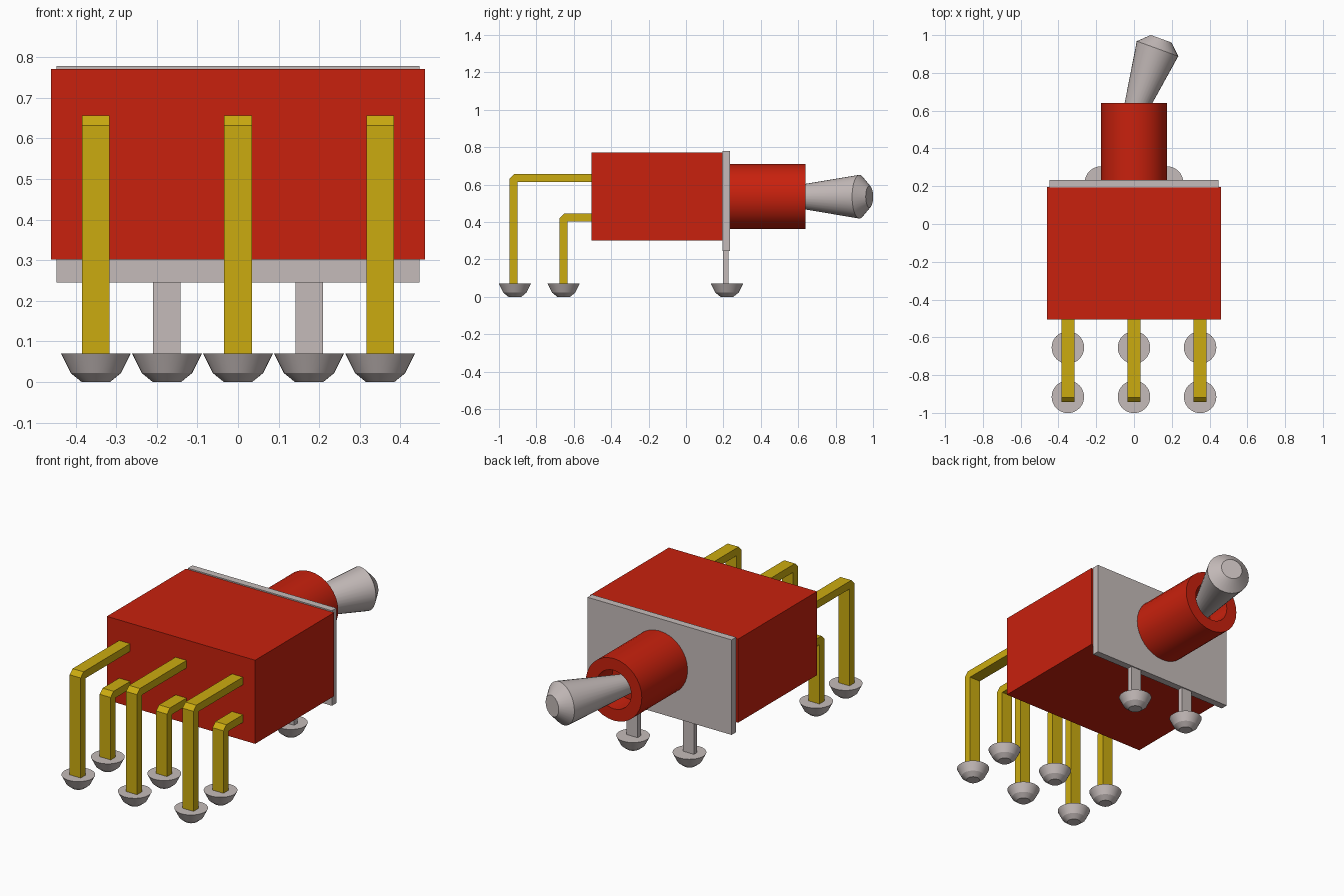
import bpy, bmesh, math
from mathutils import Matrix

cube = bpy.data.objects.get("Cube")
if cube:
    bpy.data.objects.remove(cube, do_unlink=True)


def material(name, rgb):
    m = bpy.data.materials.new(name)
    m.use_nodes = True
    m.diffuse_color = (*rgb, 1)
    bsdf = m.node_tree.nodes["Principled BSDF"]
    bsdf.inputs["Base Color"].default_value = (*rgb, 1)
    bsdf.inputs["Roughness"].default_value = 0.6
    return m


RED = material("red plastic", (0.58, 0.015, 0.004))
GOLD = material("gold contact", (0.60, 0.41, 0.005))
STEEL = material("grey metal", (0.56, 0.50, 0.49))


def finish(bm, name, mat, matrix=Matrix(), smooth=False):
    bmesh.ops.recalc_face_normals(bm, faces=bm.faces)
    me = bpy.data.meshes.new(name)
    bm.to_mesh(me)
    bm.free()
    me.materials.append(mat)
    ob = bpy.data.objects.new(name, me)
    ob.matrix_world = matrix
    bpy.context.collection.objects.link(ob)
    if smooth:
        bpy.ops.object.select_all(action='DESELECT')
        ob.select_set(True)
        bpy.context.view_layer.objects.active = ob
        bpy.ops.object.shade_smooth_by_angle(angle=math.radians(20))
    return ob


def box(name, lo, hi, mat):
    size = [b - a for a, b in zip(lo, hi)]
    mid = [(a + b) / 2 for a, b in zip(lo, hi)]
    bm = bmesh.new()
    bmesh.ops.create_cube(bm, size=1, matrix=Matrix.Translation(mid) @ Matrix.Diagonal((*size, 1)))
    return finish(bm, name, mat)


def lathe(name, profile, mat, matrix, steps=32):
    """Spin (radius, height) points about local z."""
    bm = bmesh.new()
    vs = [bm.verts.new((r, 0, h)) for r, h in profile]
    es = [bm.edges.new(p) for p in zip(vs, vs[1:])]
    bmesh.ops.spin(bm, geom=vs + es, cent=(0, 0, 0), axis=(0, 0, 1),
                   angle=2 * math.pi, steps=steps)
    bmesh.ops.remove_doubles(bm, verts=bm.verts, dist=1e-5)
    return finish(bm, name, mat, matrix, smooth=True)


def solder(name, x, y):
    lathe(name, [(0, 0), (0.035, 0), (0.062, 0.022), (0.086, 0.07), (0, 0.07)],
          STEEL, Matrix.Translation((x, y, 0)))


def bent_pin(name, x, y, top):
    """Side profile of an L-shaped pin with a chamfered bend, extruded in x."""
    t, c, end, foot = 0.043, 0.025, -0.49, 0.06
    pts = [(y, foot), (y, top - c), (y + c, top), (end, top),
           (end, top - t), (y + t, top - t), (y + t, foot)]
    bm = bmesh.new()
    face = bm.faces.new([bm.verts.new((x - 0.034, a, b)) for a, b in pts])
    new = bmesh.ops.extrude_face_region(bm, geom=[face])["geom"]
    bmesh.ops.translate(bm, vec=(0.068, 0, 0),
                        verts=[v for v in new if isinstance(v, bmesh.types.BMVert)])
    finish(bm, name, GOLD)


# Housing and rear mounting plate
box("housing", (-0.46, -0.505, 0.302), (0.46, 0.195, 0.771), RED)
box("mounting_plate", (-0.447, 0.194, 0.245), (0.447, 0.234, 0.778), STEEL)

# Plate legs with solder feet
for side, x in (("right", -0.175), ("left", 0.175)):
    box(f"plate_leg_{side}", (x - 0.034, 0.199, 0.06), (x + 0.034, 0.228, 0.25), STEEL)
    solder(f"plate_solder_{side}", x, 0.219)

# Two rows of bent contact pins with solder feet
for side, x in (("right", -0.35), ("centre", 0), ("left", 0.35)):
    bent_pin(f"long_pin_{side}", x, -0.943, 0.656)
    solder(f"long_pin_solder_{side}", x, -0.915)
    bent_pin(f"short_pin_{side}", x, -0.677, 0.445)
    solder(f"short_pin_solder_{side}", x, -0.654)

# Hollow barrel
to_back = Matrix.Rotation(math.radians(-90), 4, 'X')
lathe("barrel", [(0, 0.23), (0.174, 0.23), (0.174, 0.64), (0.108, 0.64), (0.108, 0.5), (0, 0.5)],
      RED, Matrix.Translation((0, 0, 0.535)) @ to_back)

# Tilted toggle lever
lathe("toggle_lever", [(0, -0.1), (0.044, -0.1), (0.117, 0.364), (0.058, 0.42), (0, 0.42)],
      STEEL, Matrix.Translation((0, 0.586, 0.535))
      @ Matrix.Rotation(math.radians(-20), 4, 'Z') @ to_back)
